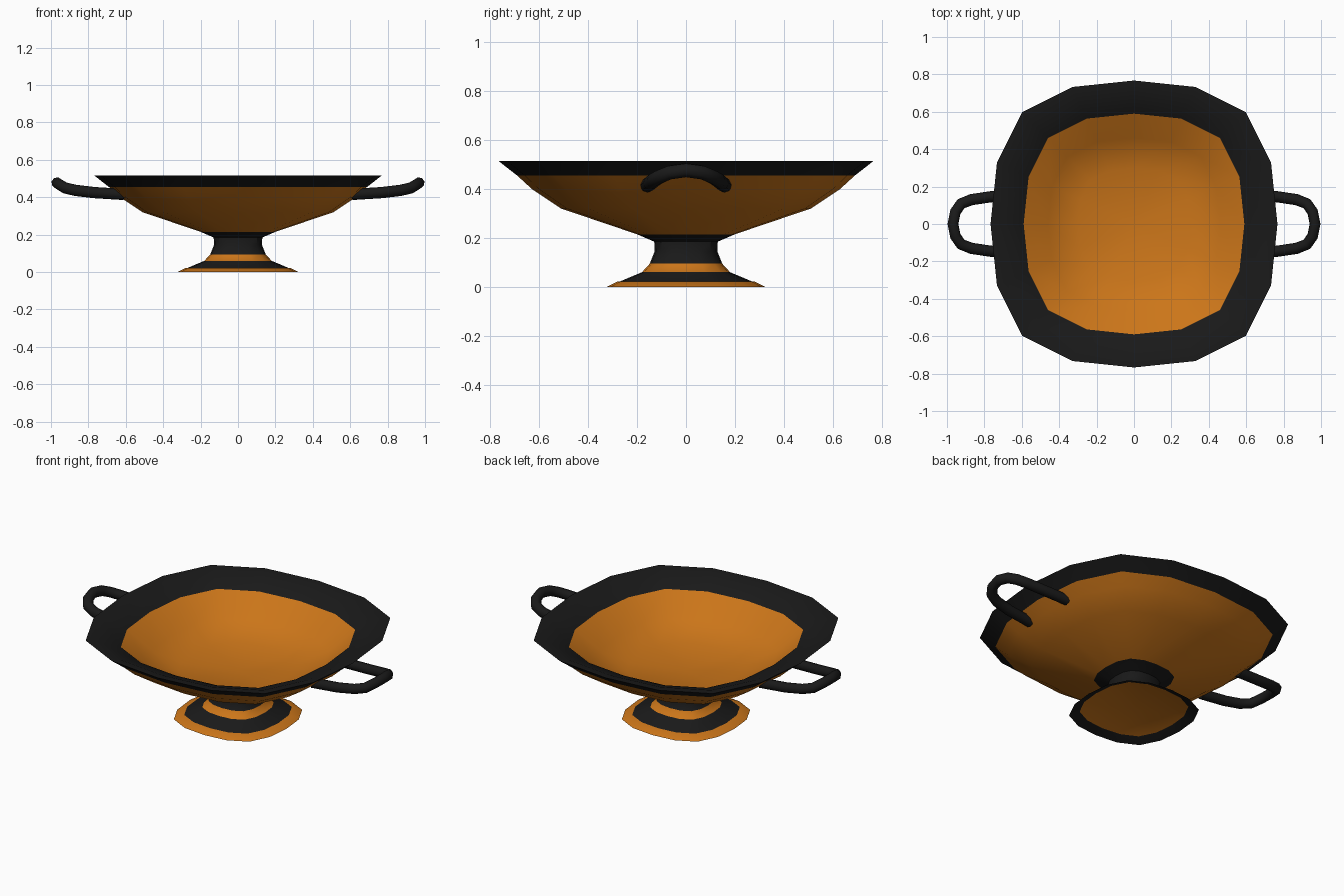
import bpy, bmesh, math

if "Cube" in bpy.data.objects:
    bpy.data.objects.remove(bpy.data.objects["Cube"])


def material(name, color):
    m = bpy.data.materials.new(name)
    m.diffuse_color = (*color, 1)
    m.use_nodes = True
    m.node_tree.nodes["Principled BSDF"].inputs["Base Color"].default_value = m.diffuse_color
    return m


ORANGE = material("orange_clay", (0.60, 0.18, 0.01))
BLACK = material("black_glaze", (0.01, 0.01, 0.01))

# Sixteen-sided, slightly squared cross-section
quarter = [(1, 0), (0.955, 0.43), (0.78, 0.78), (0.43, 0.955)]
section = []
for k in range(4):
    for x, y in quarter:
        for _ in range(k):
            x, y = -y, x
        section.append((x, y))


def lathe(name, profile):
    """Profile entries: radius, height, colour of the band that follows."""
    bm = bmesh.new()
    rings = []
    for r, z, _ in profile:
        if r == 0:
            rings.append([bm.verts.new((0, 0, z))] * 16)
        else:
            rings.append([bm.verts.new((x * r, y * r, z)) for x, y in section])
    for a, b, p in zip(rings, rings[1:], profile):
        for i in range(16):
            j = (i + 1) % 16
            corners = list(dict.fromkeys((a[i], a[j], b[j], b[i])))
            bm.faces.new(corners).material_index = p[2]
    bmesh.ops.recalc_face_normals(bm, faces=bm.faces)
    me = bpy.data.meshes.new(name)
    bm.to_mesh(me)
    bm.free()
    me.materials.append(ORANGE)
    me.materials.append(BLACK)
    ob = bpy.data.objects.new(name, me)
    bpy.context.collection.objects.link(ob)
    bpy.ops.object.select_all(action='DESELECT')
    ob.select_set(True)
    bpy.context.view_layer.objects.active = ob
    bpy.ops.object.shade_smooth_by_angle(angle=math.radians(35))
    return ob


# Cup: recessed foot, banded stem, bowl and dark lip
lathe("footed_bowl", [
    (0, 0.022, 0), (0.28, 0.022, 0), (0.323, 0, 1),
    (0.18, 0.06, 0), (0.148, 0.095, 1), (0.128, 0.145, 1), (0.13, 0.185, 1),
    (0.20, 0.215, 0), (0.51, 0.32, 0), (0.63, 0.40, 0), (0.69, 0.455, 1),
    (0.767, 0.515, 1), (0.72, 0.512, 1),
    (0.59, 0.46, 0), (0.46, 0.345, 0), (0.30, 0.285, 0), (0, 0.27, 0)])

# Looped handles, one on each side
half = [(0.61, 0.157, 0.415), (0.77, 0.145, 0.425), (0.87, 0.13, 0.437),
        (0.925, 0.108, 0.45), (0.955, 0.065, 0.468), (0.968, 0, 0.477)]
path = half + [(x, -y, z) for x, y, z in half[-2::-1]]
for name, s in (("right_handle", 1), ("left_handle", -1)):
    cu = bpy.data.curves.new(name, 'CURVE')
    cu.dimensions = '3D'
    cu.bevel_depth = 0.03
    cu.bevel_resolution = 2
    cu.use_fill_caps = True
    sp = cu.splines.new('POLY')
    sp.points.add(len(path) - 1)
    for p, (x, y, z) in zip(sp.points, path):
        p.co = (s * x, y, z, 1)
    cu.materials.append(BLACK)
    ob = bpy.data.objects.new(name, cu)
    bpy.context.collection.objects.link(ob)
